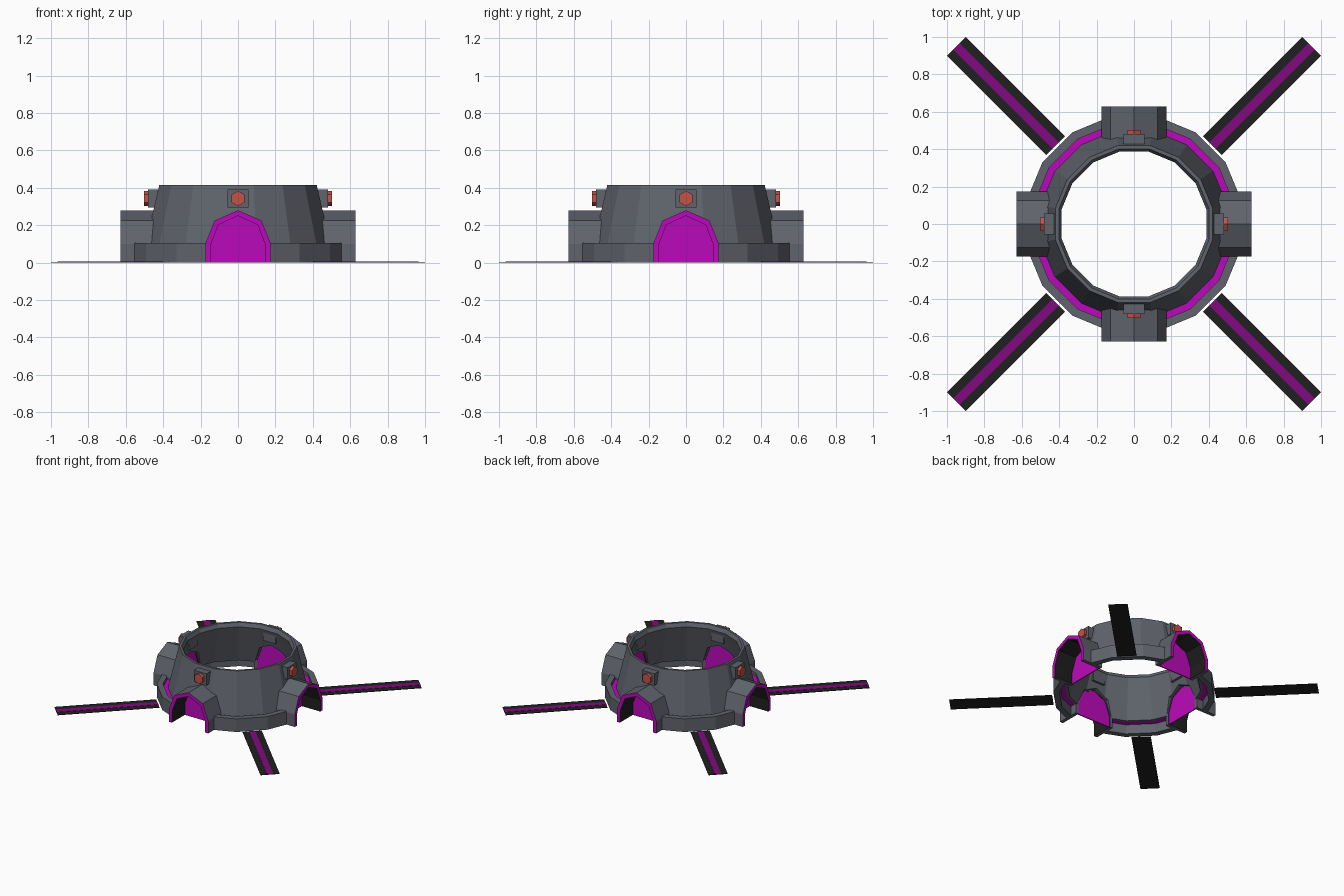
import bpy, bmesh, math
from mathutils import Matrix

if "Cube" in bpy.data.objects:
    bpy.data.objects.remove(bpy.data.objects["Cube"])


def material(name, r, g, b):
    m = bpy.data.materials.new(name)
    m.diffuse_color = (r, g, b, 1)
    m.use_nodes = True
    m.node_tree.nodes["Principled BSDF"].inputs["Base Color"].default_value = m.diffuse_color
    return m


GREY = material("slate grey", 0.115, 0.125, 0.148)
MAGENTA = material("bright magenta", 0.5, 0.003, 0.5)
PURPLE = material("dark magenta", 0.22, 0.003, 0.22)
BLACK = material("black", 0.014, 0.014, 0.014)
RED = material("bolt red", 0.55, 0.085, 0.065)


def make(name, verts, faces, mats, idx=None, angle=0.0):
    """Mesh object rotated about z, with outward normals."""
    me = bpy.data.meshes.new(name)
    me.from_pydata(verts, [], faces)
    for m in mats:
        me.materials.append(m)
    if idx:
        for p, i in zip(me.polygons, idx):
            p.material_index = i
    bm = bmesh.new()
    bm.from_mesh(me)
    bmesh.ops.recalc_face_normals(bm, faces=bm.faces)
    bmesh.ops.transform(bm, matrix=Matrix.Rotation(angle, 4, 'Z'), verts=bm.verts)
    bm.to_mesh(me)
    bm.free()
    ob = bpy.data.objects.new(name, me)
    bpy.context.collection.objects.link(ob)
    return ob


def prism(name, profile, x0, x1, mat, angle=0.0):
    """Extrude a closed (y, z) profile along x."""
    n = len(profile)
    verts = [(x, y, z) for x in (x0, x1) for y, z in profile]
    faces = [(i, (i + 1) % n, n + (i + 1) % n, n + i) for i in range(n)]
    faces += [tuple(range(n)), tuple(range(n, 2 * n))]
    return make(name, verts, faces, [mat], None, angle)


def rect(y, z0, z1):
    return [(-y, z0), (y, z0), (y, z1), (-y, z1)]


def arch(w, shoulder, w2, z2, top, base=0.0):
    half = [(w, base), (w, shoulder), (w2, z2)]
    return half + [(0, top)] + [(-y, z) for y, z in reversed(half)]


def polar(r, deg):
    a = math.radians(deg)
    return (r * math.cos(a), r * math.sin(a))


def sector(r, cut=0.165):
    """One quarter of a 16-sided ring, trimmed where the arches stand."""
    a, b = polar(r, 11.25), polar(r, 33.75)
    t = (cut - a[1]) / (b[1] - a[1])
    e = (a[0] + t * (b[0] - a[0]), cut)
    return [e, b, (b[1], b[0]), (e[1], e[0])]


def sector_band(name, section, mat, angle):
    """Sweep an (r, z) section along a sector."""
    n = len(section)
    paths = [sector(r) for r, z in section]
    verts = [(*paths[j][i], section[j][1]) for i in range(4) for j in range(n)]
    faces = [(i * n + j, i * n + (j + 1) % n, (i + 1) * n + (j + 1) % n, (i + 1) * n + j)
             for i in range(3) for j in range(n)]
    faces += [tuple(range(n)), tuple(range(3 * n, 4 * n))]
    return make(name, verts, faces, [mat], None, angle)


# Sloped 16-sided collar
section = [(0.51, 0.075), (0.429, 0.415), (0.41, 0.415), (0.395, 0.385), (0.485, 0.075)]
n = len(section)
verts = [(*polar(r, 11.25 + 22.5 * i), z) for i in range(16) for r, z in section]
faces = [(i * n + j, i * n + (j + 1) % n, (i + 1) % 16 * n + (j + 1) % n, (i + 1) % 16 * n + j)
         for i in range(16) for j in range(n)]
collar = make("collar", verts, faces, [GREY])

# Cut the four arched openings through the collar
for k in range(2):
    cutter = prism("opening_cutter", arch(0.155, 0.095, 0.112, 0.207, 0.258, -0.1),
                   -0.8, 0.8, GREY, k * math.pi / 2)
    cutter.hide_render = True
    mod = collar.modifiers.new("opening", 'BOOLEAN')
    mod.operation = 'DIFFERENCE'
    mod.solver = 'EXACT'
    mod.object = cutter
    bpy.context.view_layer.objects.active = collar
    bpy.ops.object.modifier_apply(modifier=mod.name)
    bpy.data.objects.remove(cutter)

outer = arch(0.175, 0.10, 0.125, 0.225, 0.28)
inner = arch(0.148, 0.09, 0.105, 0.202, 0.25)
m = len(outer)

for k in range(4):
    a = k * math.pi / 2

    # Arched hood: grey outside, black lining, magenta front rim
    X0, X1 = 0.45, 0.627
    verts = [(x, y, z) for x in (X0, X1) for prof in (outer, inner) for y, z in prof]
    faces, idx = [], []
    for i in range(m - 1):
        o0, i0, o1, i1 = i, m + i, 2 * m + i, 3 * m + i
        faces += [(o0, o0 + 1, o1 + 1, o1), (i0, i0 + 1, i1 + 1, i1),
                  (o1, o1 + 1, i1 + 1, i1), (o0, o0 + 1, i0 + 1, i0)]
        idx += [0, 1, 2, 0]
    for i in (0, m - 1):
        faces.append((i, m + i, 3 * m + i, 2 * m + i))
        idx.append(0)
    make("arch_hood", verts, faces, [GREY, BLACK, MAGENTA], idx, a)

    # Magenta panel closing the arch
    prism("arch_panel", arch(0.16, 0.095, 0.115, 0.21, 0.262), 0.455, 0.463, MAGENTA, a)

    # Bolt block and hexagonal bolt
    prism("bolt_block", rect(0.055, 0.295, 0.39), 0.395, 0.48, GREY, a)
    hexagon = [(y, z + 0.343) for y, z in (polar(0.041, 30 + 60 * i) for i in range(6))]
    prism("bolt", hexagon, 0.478, 0.502, RED, a)

    # Base band and the recessed magenta strip behind it
    sector_band("base_band", [(0.59, 0), (0.59, 0.105), (0.545, 0.105), (0.545, 0)], GREY, a)
    sector_band("glow_strip", [(0.55, 0.075), (0.55, 0.08), (0.505, 0.08), (0.505, 0.075)], MAGENTA, a)

    # Flat diagonal ground strip with a centre stripe
    d = a + math.pi / 4
    prism("ground_strip", rect(0.0707, 0, 0.003), 0.592, 1.3435, BLACK, d)
    prism("ground_stripe", rect(0.023, 0.003, 0.005), 0.592, 1.3435, PURPLE, d)
